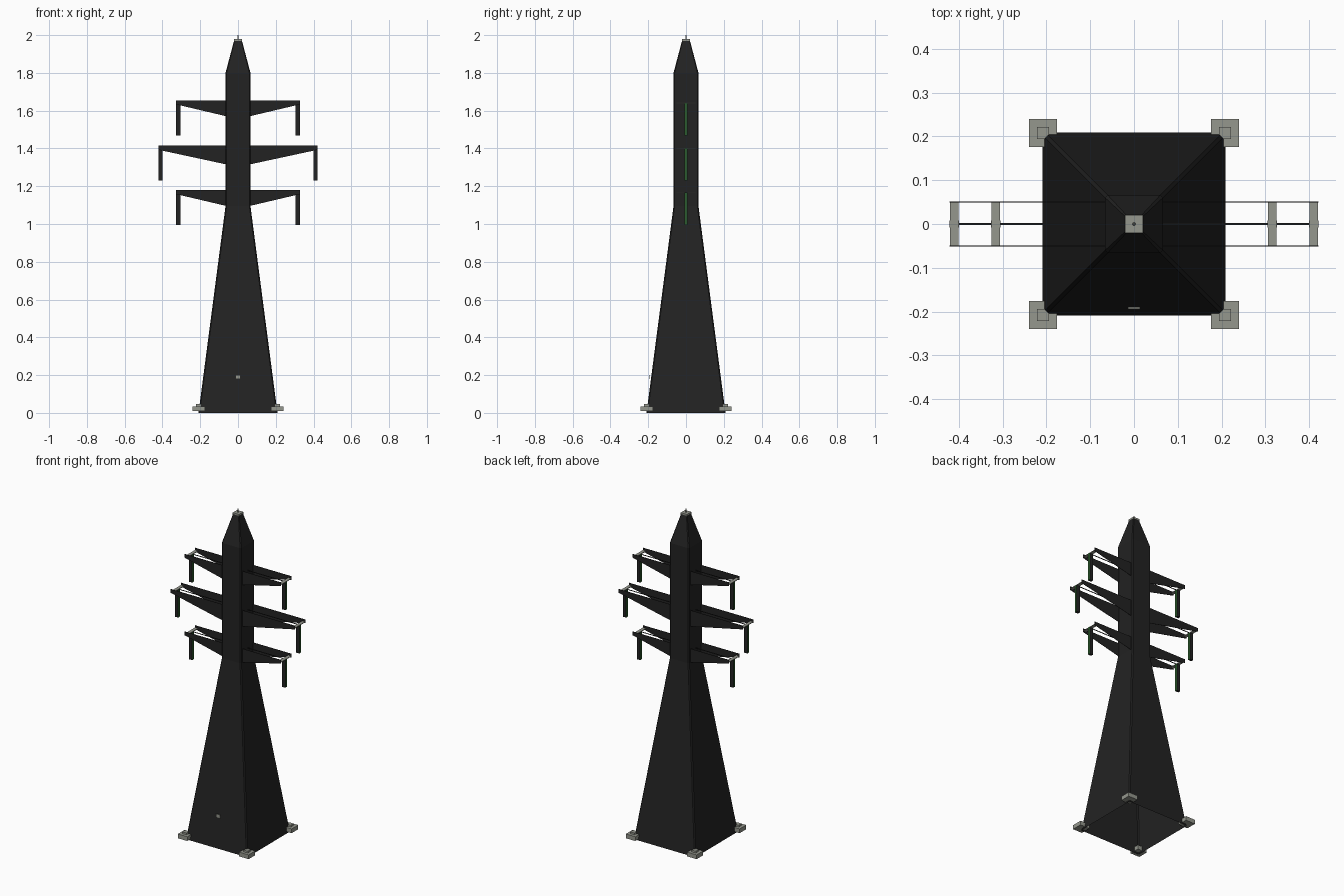
import bpy, bmesh
from mathutils import Vector

cube = bpy.data.objects.get("Cube")
if cube:
    bpy.data.objects.remove(cube, do_unlink=True)


def material(name, rgb):
    m = bpy.data.materials.new(name)
    m.use_nodes = True
    m.diffuse_color = (*rgb, 1)
    m.node_tree.nodes["Principled BSDF"].inputs["Base Color"].default_value = (*rgb, 1)
    return m


STEEL = material("dark steel", (0.016, 0.016, 0.016))
CONCRETE = material("pale grey", (0.30, 0.31, 0.27))
GLASS = material("insulator green", (0.025, 0.11, 0.025))


def finish(name, bm, *mats):
    bmesh.ops.recalc_face_normals(bm, faces=bm.faces)
    mesh = bpy.data.meshes.new(name)
    bm.to_mesh(mesh)
    bm.free()
    for m in mats:
        mesh.materials.append(m)
    ob = bpy.data.objects.new(name, mesh)
    bpy.context.collection.objects.link(ob)
    return ob


def add_box(bm, centre, size):
    verts = bmesh.ops.create_cube(bm, size=1)["verts"]
    for v in verts:
        v.co = Vector(a * b + c for a, b, c in zip(v.co, size, centre))


def box(name, centre, size, mat):
    bm = bmesh.new()
    add_box(bm, centre, size)
    return finish(name, bm, mat)


# Tower: square rings with slightly cut corners, open underneath
bm = bmesh.new()
rings = []
for z, half, cut in [(0, 0.209, 0.006), (1.095, 0.066, 0.006),
                     (1.80, 0.066, 0.006), (1.97, 0.021, 0.003)]:
    a, b = half, half - cut
    outline = [(b, -a), (a, -b), (a, b), (b, a), (-b, a), (-a, b), (-a, -b), (-b, -a)]
    rings.append([bm.verts.new((x, y, z)) for x, y in outline])
for low, high in zip(rings, rings[1:]):
    for i in range(8):
        j = (i + 1) % 8
        bm.faces.new((low[i], low[j], high[j], high[i]))
bm.faces.new(rings[-1])
finish("tower", bm, STEEL)

# Cap and spike
box("top_cap", (0, 0, 1.973), (0.042, 0.042, 0.012), CONCRETE)
bm = bmesh.new()
bmesh.ops.create_cone(bm, cap_ends=True, segments=8, radius1=0.004, radius2=0.002, depth=0.022)
bmesh.ops.translate(bm, verts=bm.verts, vec=(0, 0, 1.989))
finish("top_spike", bm, CONCRETE)

# Stepped feet
for sx, side in ((1, "left"), (-1, "right")):
    for sy, end in ((-1, "front"), (1, "back")):
        bm = bmesh.new()
        add_box(bm, (sx * 0.208, sy * 0.208, 0.022), (0.064, 0.064, 0.026))
        add_box(bm, (sx * 0.208, sy * 0.208, 0.040), (0.028, 0.028, 0.012))
        finish(f"{end}_{side}_foot", bm, CONCRETE)

# Small plate on the front
box("front_plate", (0, -0.192, 0.19), (0.028, 0.004, 0.022), CONCRETE)


def arm_side(name, s, reach, top, root_depth):
    # Two parallel tapered plates
    bm = bmesh.new()
    for y in (-0.05, 0.05):
        profile = [(0.06, top), (reach, top), (reach, top - 0.022), (0.06, top - root_depth)]
        thick = 0.002
        face = bm.faces.new([bm.verts.new((s * x, y - thick / 2, z)) for x, z in profile])
        out = bmesh.ops.extrude_face_region(bm, geom=[face])["geom"]
        bmesh.ops.translate(bm, vec=(0, thick, 0),
                            verts=[v for v in out if isinstance(v, bmesh.types.BMVert)])
    finish(name + "_arm", bm, STEEL)

    # Cross bar at the tip and thin tie along the middle
    tip = s * (reach - 0.011)
    box(name + "_cross_bar", (tip, 0, top - 0.015), (0.02, 0.1, 0.004), CONCRETE)
    box(name + "_tie", (s * (reach + 0.05) / 2, 0, top - 0.015),
        (reach - 0.05, 0.004, 0.003), STEEL)

    # Hanging insulator, green on the faces along the arm
    bm = bmesh.new()
    add_box(bm, (tip, 0, top - 0.10), (0.022, 0.016, 0.172))
    bm.normal_update()
    for f in bm.faces:
        f.material_index = int(abs(f.normal.x) > 0.5)
    finish(name + "_insulator", bm, STEEL, GLASS)


# Three pairs of arms
for level, reach, top, depth in (("upper", 0.327, 1.655, 0.085),
                                 ("middle", 0.422, 1.415, 0.10),
                                 ("lower", 0.327, 1.18, 0.085)):
    for s, side in ((1, "left"), (-1, "right")):
        arm_side(f"{level}_{side}", s, reach, top, depth)
